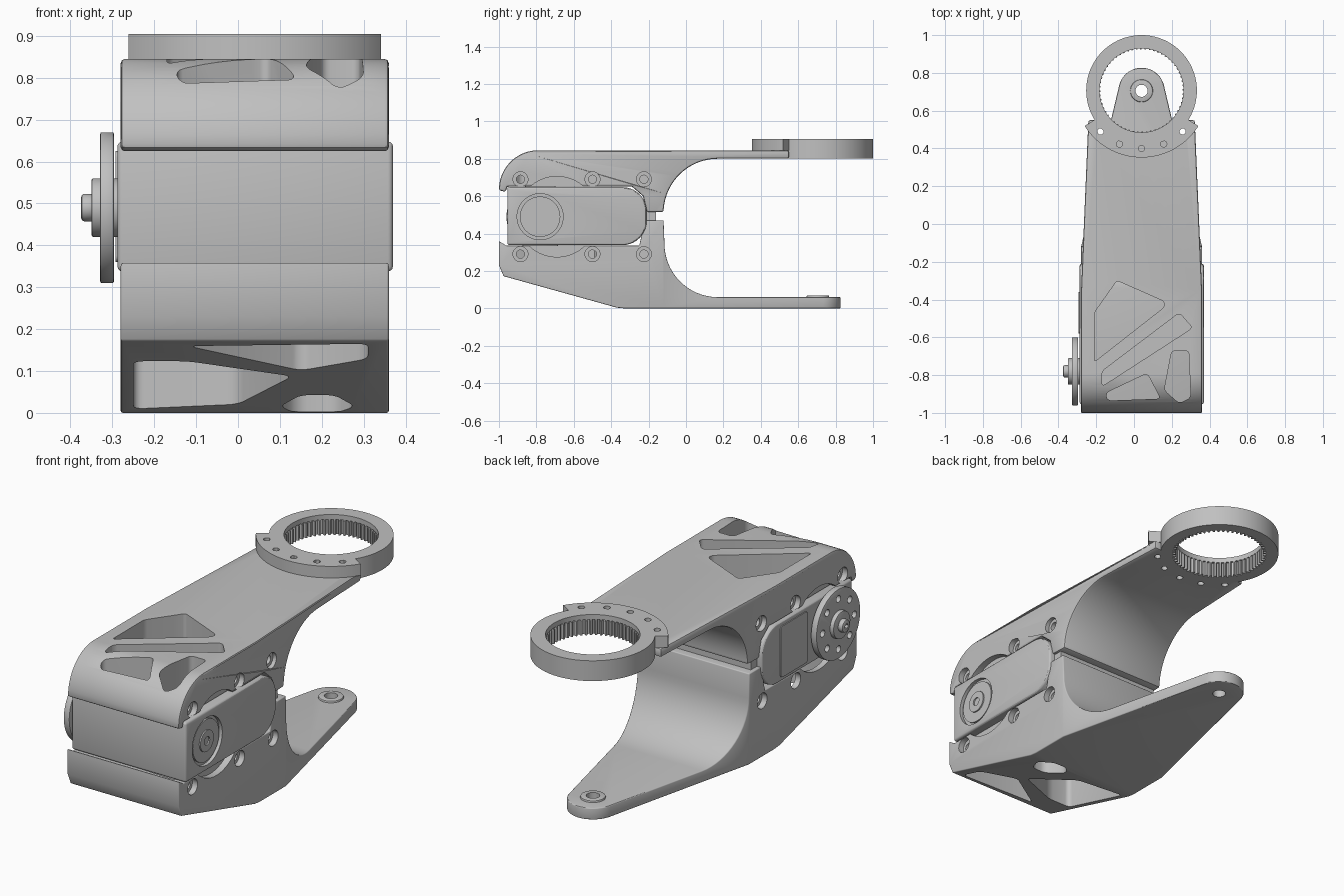
import bpy, bmesh, math

if "Cube" in bpy.data.objects:
    bpy.data.objects.remove(bpy.data.objects["Cube"])

grey = bpy.data.materials.new("plain grey")
grey.diffuse_color = (0.53, 0.53, 0.53, 1)
grey.use_nodes = True
grey.node_tree.nodes["Principled BSDF"].inputs["Base Color"].default_value = grey.diffuse_color
CX = 0.04                      # mid plane of the bracket
AXLE = (-0.78, 0.49)           # servo axle, y and z


def prism(name, pts, axis, a, b, corner=0):
    """Extrude a 2D outline along x (points are y,z) or z (points are x,y)."""
    bm = bmesh.new()
    put = (lambda p, d: (d, p[0], p[1])) if axis == 'x' else (lambda p, d: (p[0], p[1], d))
    lo = [bm.verts.new(put(p, a)) for p in pts]
    hi = [bm.verts.new(put(p, b)) for p in pts]
    n = len(pts)
    bm.faces.new(lo)
    bm.faces.new(hi)
    for i in range(n):
        bm.faces.new((lo[i], lo[(i + 1) % n], hi[(i + 1) % n], hi[i]))
    if corner:
        sides = [bm.edges.get((lo[i], hi[i])) for i in range(n)]
        bmesh.ops.bevel(bm, geom=sides, offset=corner, segments=4, profile=0.5,
                        affect='EDGES', clamp_overlap=True)
    bmesh.ops.recalc_face_normals(bm, faces=bm.faces)
    me = bpy.data.meshes.new(name)
    bm.to_mesh(me)
    bm.free()
    ob = bpy.data.objects.new(name, me)
    bpy.context.collection.objects.link(ob)
    me.materials.append(grey)
    return ob


def arc(cx, cy, r, a0, a1, n=16):
    return [(cx + r * math.cos(math.radians(a0 + (a1 - a0) * i / n)),
             cy + r * math.sin(math.radians(a0 + (a1 - a0) * i / n))) for i in range(n + 1)]


def disc(name, c, r, axis, a, b, n=40):
    return prism(name, arc(c[0], c[1], r, 0, 360, n)[:-1], axis, a, b)


def volume(me):
    bm = bmesh.new()
    bm.from_mesh(me)
    v = abs(bm.calc_volume())
    bm.free()
    return v


def evaluated(ob):
    dg = bpy.context.evaluated_depsgraph_get()
    dg.update()
    return bpy.data.meshes.new_from_object(ob.evaluated_get(dg))


def boolean(ob, tool, op='DIFFERENCE'):
    """Cut with the first solver that keeps a sound volume."""
    before, limit = volume(ob.data), volume(tool.data)
    m = ob.modifiers.new("bool", 'BOOLEAN')
    m.operation, m.object = op, tool
    result = None
    for solver in ('EXACT', 'MANIFOLD', 'FLOAT'):
        m.solver = solver
        me = evaluated(ob)
        v = volume(me)
        low = before * 0.5 if op == 'INTERSECT' else max(before - limit, before * 0.5) * 0.98
        if low <= v <= before * 1.002 and len(me.polygons) > 5:
            result = me
            break
    ob.modifiers.remove(m)
    if result:
        ob.data = result
    bpy.data.objects.remove(tool)


def bevel(ob, w, seg=3, angle=40):
    before = volume(ob.data)
    m = ob.modifiers.new("bevel", 'BEVEL')
    m.width, m.segments, m.limit_method, m.angle_limit = w, seg, 'ANGLE', math.radians(angle)
    me = evaluated(ob)
    ob.modifiers.remove(m)
    if volume(me) > before * 0.7:
        ob.data = me


def smooth(ob):
    bpy.ops.object.select_all(action='DESELECT')
    ob.select_set(True)
    bpy.context.view_layer.objects.active = ob
    bpy.ops.object.shade_smooth_by_angle(angle=math.radians(30))


def taper(ob, y0, y1, k):
    """Narrow the arm towards the ring."""
    for v in ob.data.vertices:
        t = min(max((v.co.y - y0) / (y1 - y0), 0), 1)
        v.co.x = CX + (v.co.x - CX) * (1 - k * t)


# Upper shell: side profile, softened and narrowed towards the ring
upper = prism("upper_shell", [(-0.955, 0.652), (-0.965, 0.622), (-1.0, 0.632)]
              + arc(-0.79, 0.635, 0.21, 172, 90) + [(-0.35, 0.845), (0.55, 0.845), (0.55, 0.80)]
              + arc(0.17, 0.51, 0.29, 90, 176) + [(-0.12, 0.515), (-0.16, 0.515), (-0.21, 0.515),
                                                  (-0.23, 0.60), (-0.29, 0.652), (-0.35, 0.652)],
              'x', CX - 0.32, CX + 0.32)
taper(upper, -0.35, 0.55, 0.12)
bevel(upper, 0.01, 2, 60)

# Lower shell: sloping front, flat arm narrowing to a round tip
lower = prism("lower_shell", [(-0.96, 0.335), (-1.0, 0.36), (-1.0, 0.23), (-0.975, 0.172),
                              (-0.37, 0.004), (-0.33, 0), (0.9, 0), (0.9, 0.06)]
              + arc(0.17, 0.345, 0.285, 270, 180)
              + [(-0.12, 0.47), (-0.22, 0.47), (-0.25, 0.335)], 'x', CX - 0.33, CX + 0.33)
boolean(lower, prism("plan", [(-0.28, -1.1), (0.36, -1.1), (0.36, -0.12)]
                     + arc(CX, 0.705, 0.122, 14, 166, 20) + [(-0.28, -0.12)],
                     'z', -0.1, 0.7), 'INTERSECT')
bevel(lower, 0.014)

# Lightening windows in the top, with a shallow diagonal groove between them
top_windows = [[(-0.09, -0.30), (0.16, -0.41), (0.16, -0.44), (-0.21, -0.73), (-0.21, -0.47)],
               [(-0.15, -0.895), (0.07, -0.79), (0.14, -0.925), (-0.14, -0.935)],
               [(0.20, -0.67), (0.29, -0.67), (0.30, -0.92), (0.24, -0.95), (0.16, -0.88)]]
for w in top_windows:
    boolean(upper, prism("cut", w, 'z', 0.45, 1, 0.02))
boolean(upper, prism("cut", [(0.24, -0.47), (0.31, -0.55), (-0.17, -0.86), (-0.17, -0.78)],
                     'z', 0.77, 1, 0.02))
# Windows through the sloping underside
low_windows = [[(-0.25, -0.80), (-0.12, -0.80), (0.13, -0.67), (0.0, -0.43), (-0.25, -0.39)],
               [(-0.12, -0.93), (0.31, -0.95), (0.31, -0.82), (0.15, -0.72)],
               [(0.10, -0.41), (0.15, -0.51), (0.23, -0.51), (0.28, -0.41), (0.23, -0.35), (0.14, -0.35)]]
for w in low_windows:
    boolean(lower, prism("cut", w, 'z', -0.2, 0.5, 0.025))

# Round side recesses and countersunk screw holes on both sides
for x_out, s in ((-0.28, 1), (0.36, -1)):
    for shell, z in ((upper, 0.69), (lower, 0.29)):
        boolean(shell, disc("cut", (-0.69, 0.49), 0.215, 'x', x_out - s * 0.05, x_out + s * 0.035, 64))
        for y in (-0.885, -0.5, -0.225):
            boolean(shell, disc("cut", (y, z), 0.04, 'x', x_out - s * 0.05, x_out + s * 0.03, 24))
            boolean(shell, disc("cut", (y, z), 0.022, 'x', x_out + s * 0.01, x_out + s * 0.12, 16))

# Ring seat, and the matching bolt holes through plate and flange
RC = (CX, 0.707)
boolean(upper, disc("cut", RC, 0.29, 'z', 0.7, 1, 96))
flange = prism("ring_flange", arc(*RC, 0.355, 212, 328, 40) + arc(*RC, 0.285, 328, 212, 40),
               'z', 0.845, 0.905)
for k in range(5):
    a = math.radians(225 + 22.5 * k)
    c = (RC[0] + 0.307 * math.cos(a), RC[1] + 0.307 * math.sin(a))
    for ob in (upper, flange):
        boolean(ob, disc("cut", c, 0.0165, 'z', 0.7, 1, 20))

# Toothed ring
ring = disc("toothed_ring", RC, 0.293, 'z', 0.80, 0.905, 96)
teeth = []
for k in range(60):
    for f, r in ((0, 0.218), (0.3, 0.218), (0.5, 0.234), (0.8, 0.234)):
        a = 2 * math.pi * (k + f) / 60
        teeth.append((RC[0] + r * math.cos(a), RC[1] + r * math.sin(a)))
boolean(ring, prism("cut", teeth, 'z', 0.7, 0.88))
boolean(ring, disc("cut", RC, 0.222, 'z', 0.875, 1, 96))

# Pivot boss on the lower arm tip
boss = disc("pivot_boss", (CX, 0.705), 0.06, 'z', 0.03, 0.07)
bevel(boss, 0.006, 2)
for ob in (boss, lower):
    boolean(ob, disc("cut", (CX, 0.705), 0.032, 'z', -0.1, 0.2, 32))

# Servo case with a rounded rear
servo = prism("servo_case", [(-0.955, 0.338), (-0.955, 0.648)] + arc(-0.34, 0.518, 0.13, 90, 0, 10)
              + arc(-0.34, 0.468, 0.13, 0, -90, 10), 'x', -0.288, 0.37)
bevel(servo, 0.012)
boolean(servo, disc("cut", AXLE, 0.123, 'x', 0.352, 0.5, 64))
# Stepped side panel on the horn side
panel = prism("servo_side_panel", [(-0.58, 0.36), (-0.58, 0.625), (-0.36, 0.625), (-0.36, 0.36)],
              'x', -0.293, -0.25, 0.015)

# Bridge joining the two shells behind the servo
bridge = prism("shell_bridge", [(-0.24, 0.46), (-0.24, 0.52), (-0.16, 0.52), (-0.16, 0.46)],
               'x', -0.26, 0.34)

# Idler bearing on the right
idler = disc("idler_disc", AXLE, 0.108, 'x', 0.34, 0.362, 48)
idler_hub = disc("idler_hub", AXLE, 0.055, 'x', 0.34, 0.369, 32)
boolean(idler_hub, disc("cut", AXLE, 0.022, 'x', 0.355, 0.5, 20))

# Drive horn on the left
horn = disc("horn_disc", AXLE, 0.18, 'x', -0.329, -0.296, 64)
bevel(horn, 0.004, 2)
for k in range(8):
    a = math.radians(45 * k)
    c = (AXLE[0] + 0.13 * math.cos(a), AXLE[1] + 0.13 * math.sin(a))
    boolean(horn, disc("cut", c, 0.018, 'x', -0.4, -0.2, 16))
hub = disc("horn_hub", AXLE, 0.07, 'x', -0.35, -0.27, 40)
bevel(hub, 0.005, 2)
screw = disc("horn_screw", AXLE, 0.033, 'x', -0.375, -0.34, 32)
bevel(screw, 0.009, 2)
boolean(screw, disc("cut", AXLE, 0.014, 'x', -0.4, -0.36, 6))

for ob in list(bpy.context.scene.objects):
    smooth(ob)
